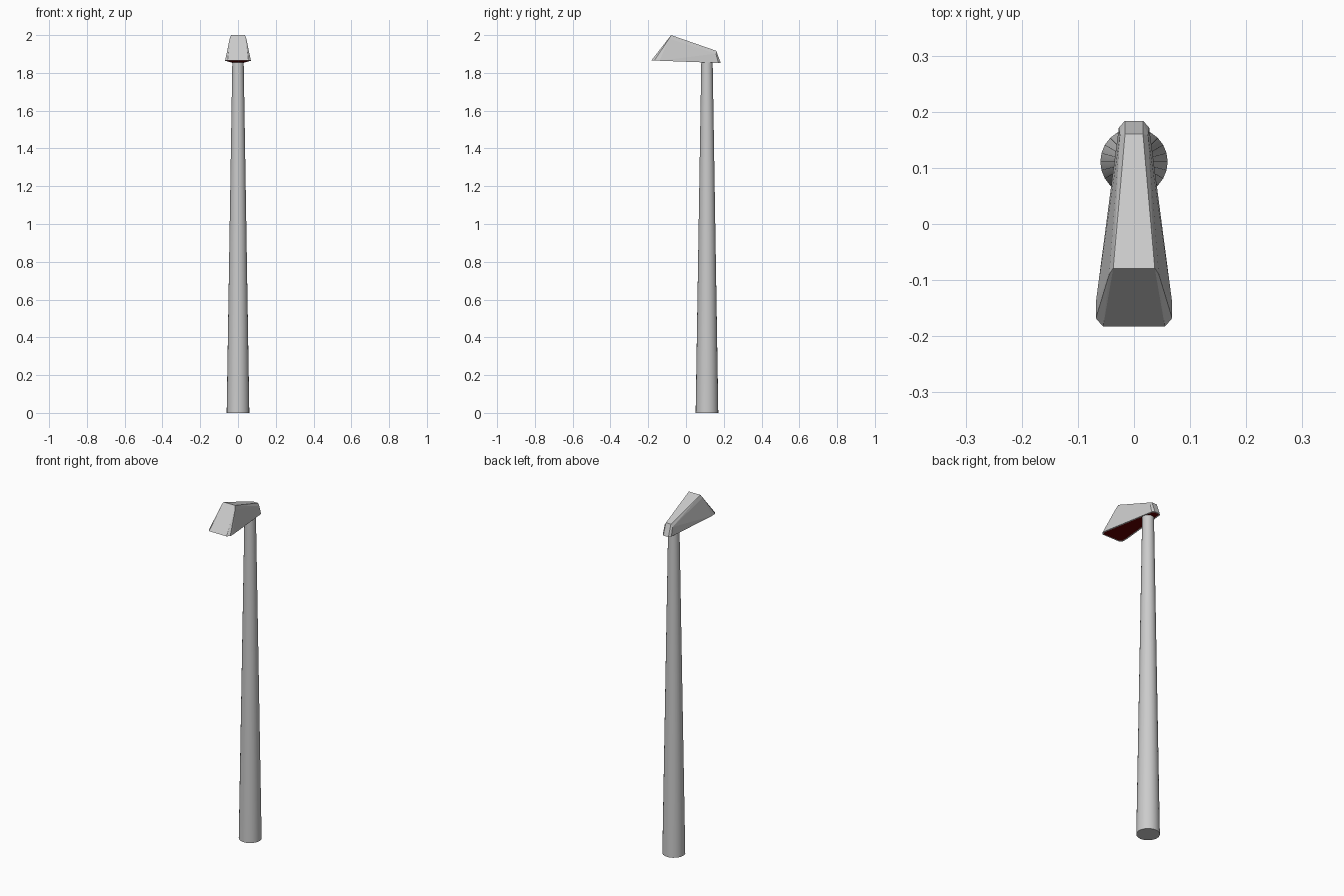
import bpy, bmesh, math
from mathutils import Vector

if "Cube" in bpy.data.objects:
    bpy.data.objects.remove(bpy.data.objects["Cube"])


def finish(bm, name):
    bmesh.ops.recalc_face_normals(bm, faces=bm.faces)
    mesh = bpy.data.meshes.new(name)
    bm.to_mesh(mesh)
    bm.free()
    obj = bpy.data.objects.new(name, mesh)
    bpy.context.collection.objects.link(obj)
    return obj


def under(y):
    # height of the sloping underside
    return 1.852 + (0.184 - y) * 0.038


# Tapered pole, its top ending just inside the lamp head
bpy.ops.mesh.primitive_cone_add(vertices=24, radius1=0.06, radius2=0.03,
                                depth=1.865, location=(0, 0.111, 0.9325))
pole = bpy.context.object
pole.name = "pole"
bpy.ops.object.shade_smooth_by_angle(angle=math.radians(30))

# Lamp head: half outline of the underside and of the chamfered top, mirrored
rim = [(0.055, -0.183), (0.068, -0.168), (0.068, -0.14), (0.027, 0.172), (0.016, 0.184)]
top = [(0.037, -0.079, 2.0), (0.044, -0.089, 1.982),
       (0.016, 0.16, 1.917), (0.025, 0.158, 1.902)]
half = [(x, y, under(y)) for x, y in rim] + top
bm = bmesh.new()
for x, y, z in half:
    for side in (-1, 1):
        bm.verts.new((side * x, y, z))
bmesh.ops.convex_hull(bm, input=bm.verts)
bmesh.ops.dissolve_limit(bm, angle_limit=math.radians(3), verts=bm.verts, edges=bm.edges)
bmesh.ops.recalc_face_normals(bm, faces=bm.faces)

# Red panel inset in the underside
bottom = [f for f in bm.faces if f.normal.z < -0.9]
bmesh.ops.inset_region(bm, faces=bottom, thickness=0.008, depth=0)
for f in bottom:
    f.material_index = 1
head = finish(bm, "lamp_head")
grey = bpy.data.materials.new("grey_housing")
red = bpy.data.materials.new("red_panel")
red.diffuse_color = (0.13, 0.0, 0.0, 1)
red.use_nodes = True
red.node_tree.nodes["Principled BSDF"].inputs["Base Color"].default_value = red.diffuse_color
grey.diffuse_color = (0.8, 0.8, 0.8, 1)
grey.use_nodes = True
grey.node_tree.nodes["Principled BSDF"].inputs["Base Color"].default_value = grey.diffuse_color
head.data.materials.append(grey)
head.data.materials.append(red)
